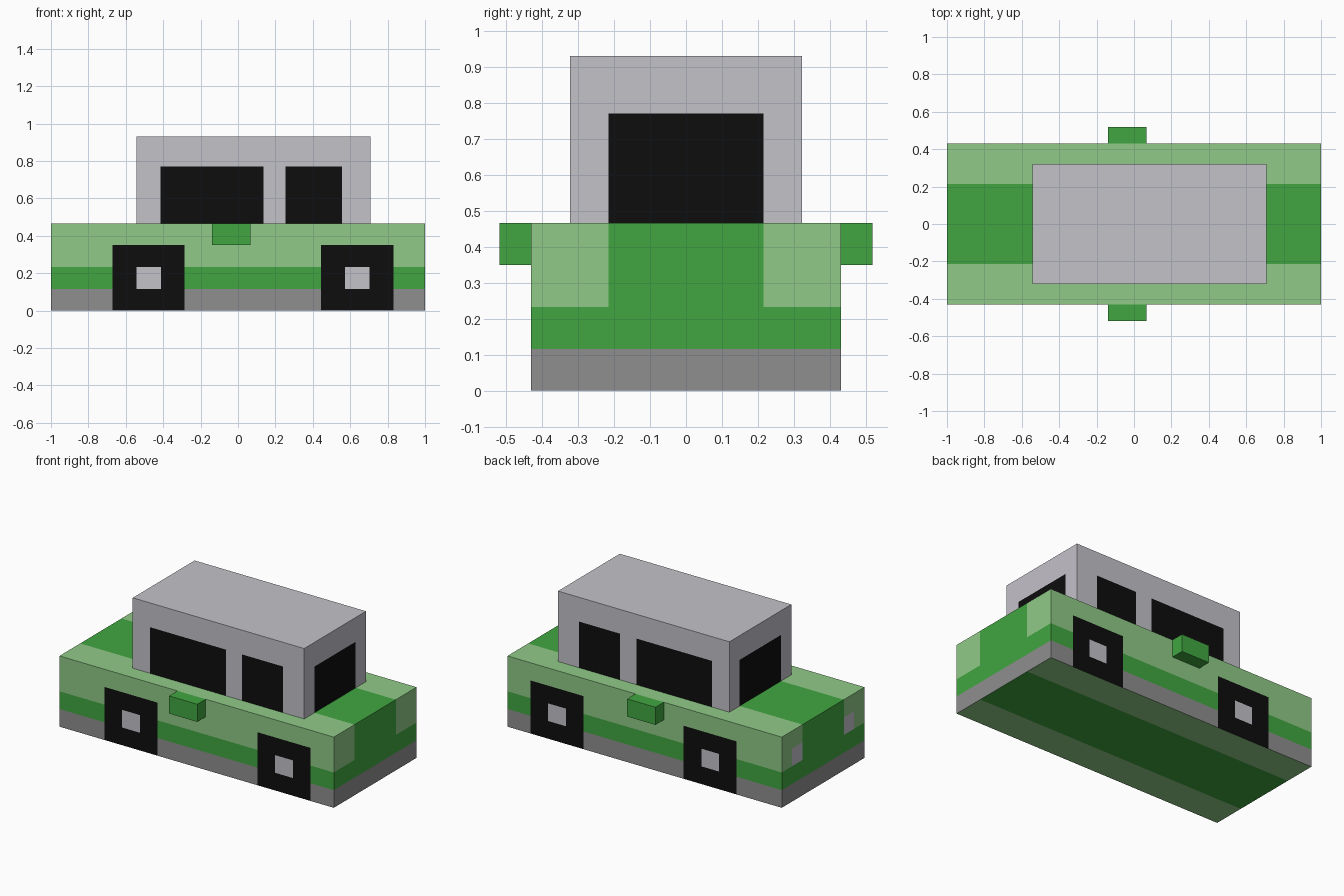
import bpy
import bmesh
from mathutils import Vector

default = bpy.data.objects.get("Cube")
if default:
    bpy.data.objects.remove(default)


def material(name, hex_code):
    """Flat material from an sRGB hex code, stored as linear values."""
    rgb = [int(hex_code[i:i + 2], 16) / 255 for i in (0, 2, 4)]
    colour = [((c + 0.055) / 1.055) ** 2.4 if c > 0.04 else c / 12.92 for c in rgb] + [1]
    mat = bpy.data.materials.new(name)
    mat.use_nodes = True
    mat.diffuse_color = colour
    mat.node_tree.nodes["Principled BSDF"].inputs["Base Color"].default_value = colour
    return mat


MATERIALS = [
    material("light green paint", "90CA87"),
    material("green paint", "41A641"),
    material("sill grey", "8F8F8F"),
    material("pale grey", "C4C2C9"),
    material("black", "0D0D0D"),
]
LIGHT, GREEN, SILL, PALE, BLACK = range(len(MATERIALS))


def painted_box(name, low, high, cuts=((), (), ()), rule=None):
    """Box sliced at the given x, y, z planes; rule(centre, normal) picks each face colour."""
    low, high = Vector(low), Vector(high)
    bm = bmesh.new()
    bmesh.ops.create_cube(bm, size=1)
    for v in bm.verts:
        v.co = (low + high) / 2 + v.co * (high - low)
    for axis, planes in enumerate(cuts):
        normal = Vector([float(i == axis) for i in range(3)])
        for p in planes:
            bmesh.ops.bisect_plane(bm, geom=bm.verts[:] + bm.edges[:] + bm.faces[:],
                                   plane_co=normal * p, plane_no=normal)
    bm.normal_update()
    for f in bm.faces:
        f.material_index = rule(f.calc_center_median(), f.normal) if rule else GREEN
    mesh = bpy.data.meshes.new(name)
    for mat in MATERIALS:
        mesh.materials.append(mat)
    bm.to_mesh(mesh)
    bm.free()
    obj = bpy.data.objects.new(name, mesh)
    bpy.context.collection.objects.link(obj)
    return obj


# Shared layout: heights of the paint bands and the centre stripe
BAND = 0.1165
SILL_TOP, BELT, WHEEL_TOP, BODY_TOP = (BAND * n for n in (1, 2, 3, 4))
STRIPE = 0.215
HALF_WIDTH = 0.431
LAMP_EDGE = 0.323

# Wheels painted on the sides
WHEELS = (-0.478, 0.638)
WHEEL_HALF, HUB_HALF = 0.193, 0.065


def body_colour(c, n):
    if abs(n.z) > 0.5:
        return GREEN if abs(c.y) < STRIPE else LIGHT
    if abs(n.y) > 0.5 and c.z < WHEEL_TOP:
        gap = min(abs(c.x - x) for x in WHEELS)
        if gap < HUB_HALF and SILL_TOP < c.z < BELT:
            return PALE
        if gap < WHEEL_HALF:
            return BLACK
    if c.z < SILL_TOP:
        return SILL
    if c.z < BELT:
        return GREEN
    if abs(n.x) > 0.5:
        if abs(c.y) < STRIPE:
            return GREEN
        # Lamps on the -x end only
        if n.x < 0 and abs(c.y) < LAMP_EDGE and c.z < WHEEL_TOP:
            return PALE
    return LIGHT


wheel_cuts = [x + d for x in WHEELS for d in (-WHEEL_HALF, -HUB_HALF, HUB_HALF, WHEEL_HALF)]
painted_box("body", (-1, -HALF_WIDTH, 0), (1, HALF_WIDTH, BODY_TOP),
            (wheel_cuts, (-LAMP_EDGE, -STRIPE, STRIPE, LAMP_EDGE), (SILL_TOP, BELT, WHEEL_TOP)),
            body_colour)

# Cabin with windows on all four sides
SIDE_WINDOWS = ((-0.415, 0.137), (0.255, 0.555))
WINDOW_TOP = 0.77


def cabin_colour(c, n):
    if abs(n.z) > 0.5 or c.z > WINDOW_TOP:
        return PALE
    if abs(n.x) > 0.5:
        return BLACK if abs(c.y) < STRIPE else PALE
    return BLACK if any(a < c.x < b for a, b in SIDE_WINDOWS) else PALE


painted_box("cabin", (-0.542, -0.322, BODY_TOP), (0.708, 0.322, 0.93),
            ([x for window in SIDE_WINDOWS for x in window], (-STRIPE, STRIPE), (WINDOW_TOP,)),
            cabin_colour)

# Side mirrors
for side, sign in (("left", 1), ("right", -1)):
    ys = sorted((sign * HALF_WIDTH, sign * 0.518))
    painted_box("mirror_" + ("back" if sign > 0 else "front"),
                (-0.14, ys[0], WHEEL_TOP), (0.066, ys[1], BODY_TOP))
